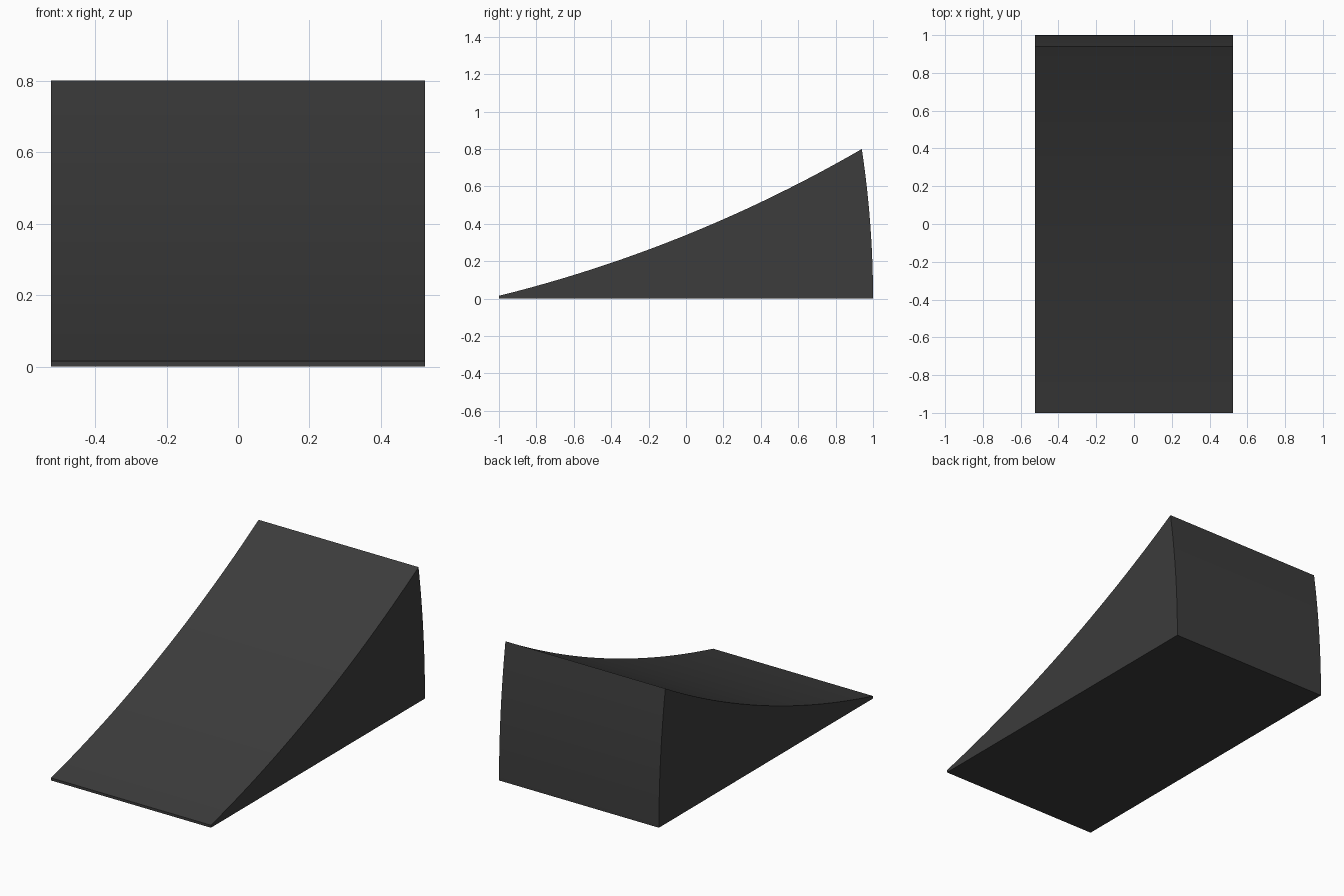
import bpy, bmesh, math
from mathutils import Vector

if "Cube" in bpy.data.objects:
    bpy.data.objects.remove(bpy.data.objects["Cube"])

HALF_WIDTH = 0.523


def arc(a, b, sag, n):
    """Points from a to b, bowed by sag to the right of the direction of travel."""
    a, b = Vector(a), Vector(b)
    chord = b - a
    side = Vector((chord.y, -chord.x)).normalized()
    half = chord.length / 2
    radius = (half * half + sag * sag) / (2 * sag)
    spread = math.asin(half / radius)
    centre = (a + b) / 2 - side * (radius - sag)
    along = chord.normalized()
    pts = []
    for i in range(n + 1):
        t = -spread + 2 * spread * i / n
        pts.append(centre + along * radius * math.sin(t) + side * radius * math.cos(t))
    return pts


# Side profile (y, z): flat base, thin front lip, concave ramp, bowed back
ramp = arc((-1, 0.015), (0.94, 0.80), 0.074, 24)
back = arc((1, 0), (0.94, 0.80), 0.015, 12)[::-1]
profile = [Vector((-1, 0))] + ramp + back[1:]

# Extrude the profile across the width
bm = bmesh.new()
face = bm.faces.new([bm.verts.new((-HALF_WIDTH, p.x, p.y)) for p in profile])
geom = bmesh.ops.extrude_face_region(bm, geom=[face])["geom"]
bmesh.ops.translate(bm, vec=(2 * HALF_WIDTH, 0, 0),
                    verts=[v for v in geom if isinstance(v, bmesh.types.BMVert)])
bmesh.ops.recalc_face_normals(bm, faces=bm.faces)
mesh = bpy.data.meshes.new("ramp")
bm.to_mesh(mesh)
bm.free()

obj = bpy.data.objects.new("ramp", mesh)
bpy.context.collection.objects.link(obj)

# Dark grey finish
mat = bpy.data.materials.new("dark_grey")
mat.diffuse_color = (0.045, 0.045, 0.045, 1)
mat.use_nodes = True
mat.node_tree.nodes["Principled BSDF"].inputs["Base Color"].default_value = mat.diffuse_color
mesh.materials.append(mat)

bpy.context.view_layer.objects.active = obj
obj.select_set(True)
bpy.ops.object.shade_smooth_by_angle(angle=math.radians(20))
